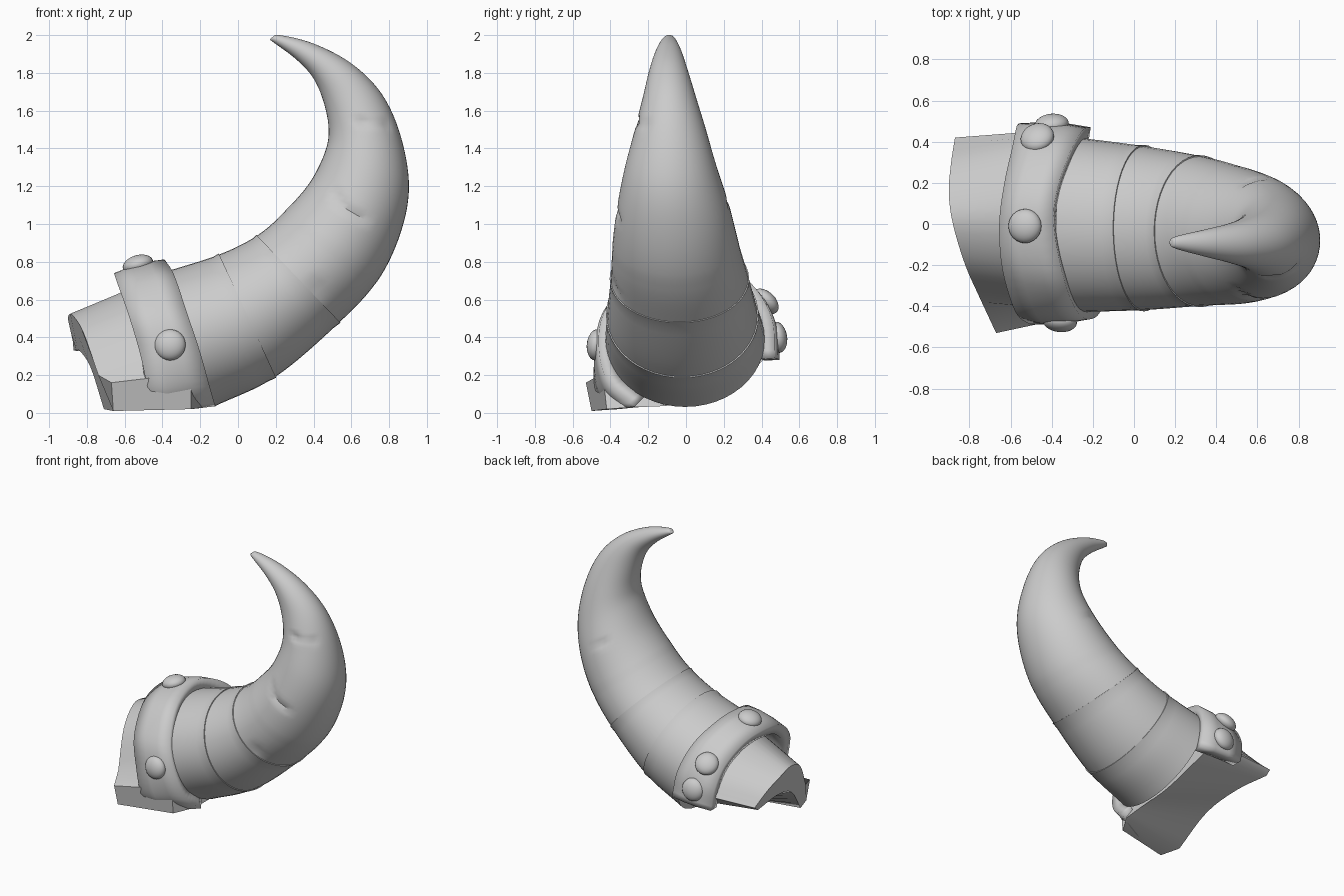
import bpy, bmesh, math
from mathutils import Vector

cube = bpy.data.objects.get("Cube")
if cube:
    bpy.data.objects.remove(cube, do_unlink=True)

grey = bpy.data.materials.new("plain grey")
grey.use_nodes = True
grey.diffuse_color = (0.6, 0.6, 0.6, 1)
grey.node_tree.nodes["Principled BSDF"].inputs["Base Color"].default_value = (0.6, 0.6, 0.6, 1)


def curve(points, steps):
    """Smooth path through points of any dimension."""
    p = [Vector(q) for q in points]
    p = [2 * p[0] - p[1]] + p + [2 * p[-1] - p[-2]]
    out = []
    for a, b, c, d in zip(p, p[1:], p[2:], p[3:]):
        for i in range(steps):
            t = i / steps
            out.append(b + (c - a) * (t / 2) + (2 * a - 5 * b + 4 * c - d) * (t * t / 2)
                       + (3 * b - a - 3 * c + d) * (t ** 3 / 2))
    return out + [p[-2]]


def loft(name, rings, closed=True, angle=35):
    """Skin a list of equal rings; closed rings also get end caps."""
    bm = bmesh.new()
    rows = [[bm.verts.new(v) for v in ring] for ring in rings]
    n = len(rows[0])
    for r, s in zip(rows, rows[1:]):
        for i in range(n if closed else n - 1):
            j = (i + 1) % n
            bm.faces.new((r[i], s[i], s[j], r[j]))
    if closed:
        bm.faces.new(rows[0])
        bm.faces.new(rows[-1])
        bmesh.ops.recalc_face_normals(bm, faces=bm.faces)
    mesh = bpy.data.meshes.new(name)
    bm.to_mesh(mesh)
    bm.free()
    ob = bpy.data.objects.new(name, mesh)
    bpy.context.collection.objects.link(ob)
    finish(ob, angle)
    return ob


def finish(ob, angle):
    ob.data.materials.append(grey)
    bpy.ops.object.select_all(action='DESELECT')
    ob.select_set(True)
    bpy.context.view_layer.objects.active = ob
    bpy.ops.object.shade_smooth_by_angle(angle=math.radians(angle))


# Horn stations: outer x, outer z, inner x, inner z, front y, back y
stations = [
    (-0.13, 0.03, -0.38, 0.75, -0.43, 0.42),
    (0.20, 0.19, -0.10, 0.84, -0.42, 0.38),
    (0.54, 0.48, 0.10, 0.94, -0.40, 0.33),
    (0.74, 0.70, 0.25, 1.07, -0.39, 0.28),
    (0.86, 0.95, 0.38, 1.22, -0.365, 0.23),
    (0.905, 1.20, 0.46, 1.38, -0.325, 0.165),
    (0.86, 1.47, 0.48, 1.50, -0.275, 0.11),
    (0.76, 1.69, 0.455, 1.64, -0.23, 0.055),
    (0.60, 1.85, 0.40, 1.77, -0.195, 0.01),
    (0.40, 1.955, 0.31, 1.87, -0.16, -0.025),
    (0.22, 2.00, 0.19, 1.96, -0.12, -0.06),
    (0.175, 1.985, 0.17, 1.975, -0.096, -0.084),
]
STEPS, SIDES = 8, 48
# Cracks on the surface, each a short line of points
cracks = [curve(c, 6) for c in (
    [(0.50, -0.27, 1.58), (0.62, -0.28, 1.56), (0.68, -0.25, 1.53), (0.78, -0.2, 1.52)],
    [(0.49, -0.33, 1.22), (0.55, -0.36, 1.10), (0.66, -0.36, 1.03)],
    [(0.42, -0.39, 0.68), (0.47, -0.37, 0.60)],
    [(0.55, 0.2, 1.15), (0.63, 0.2, 1.10)],
)]


def horn_ring(station, scale):
    ox, oz, ix, iz, y0, y1 = station
    centre = Vector(((ox + ix) / 2, (y0 + y1) / 2, (oz + iz) / 2))
    out = Vector(((ox - ix) / 2, 0, (oz - iz) / 2))
    side = Vector((0, (y1 - y0) / 2, 0))
    ring = []
    for i in range(SIDES):
        a = math.tau * i / SIDES
        v = centre + (out * math.cos(a) + side * math.sin(a)) * scale
        near = min((v - p).length for c in cracks for p in c)
        if near < 0.035:
            v += (centre - v).normalized() * 0.02 * (1 - near / 0.035)
        ring.append(v)
    return ring


# Overlapping growth layers end in a small step at the second and third stations
rings = []
for k, s in enumerate(curve(stations, STEPS)):
    if k in (STEPS, 2 * STEPS):
        rings.append(horn_ring(s, 1.012))
    rings.append(horn_ring(s, 0.995 if k < 3 * STEPS else 1))
loft("horn", rings, angle=40)

# Arched base plate with a hollow underside, from its ragged end to inside the band
end_top = [(-0.87, 0.42, 0.36), (-0.89, 0.29, 0.45), (-0.90, 0.15, 0.505), (-0.88, 0.00, 0.52),
           (-0.82, -0.20, 0.43), (-0.74, -0.38, 0.20)]
end_leg = [(-0.67, -0.53, 0.16), (-0.66, -0.50, 0.01)]
end_hollow = [(-0.71, -0.36, 0.02), (-0.78, -0.15, 0.24), (-0.84, 0.10, 0.33), (-0.87, 0.38, 0.33)]
root_top = [(-0.35, 0.46, 0.36), (-0.36, 0.40, 0.53), (-0.40, 0.25, 0.66), (-0.42, 0.00, 0.72),
            (-0.35, -0.25, 0.62), (-0.30, -0.42, 0.34)]
root_leg = [(-0.25, -0.44, 0.21), (-0.25, -0.42, 0.02)]
root_hollow = [(-0.17, -0.28, 0.03), (-0.16, -0.08, 0.04), (-0.18, 0.15, 0.08), (-0.28, 0.40, 0.27)]
loft("base_plate", [curve(top, 4) + leg + curve(hollow, 4) for top, leg, hollow in
                    ((end_top, end_leg, end_hollow), (root_top, root_leg, root_hollow))], angle=32)

# Band wrapped over the joint
left = [(-0.45, -0.44, 0.02), (-0.48, -0.485, 0.14), (-0.52, -0.48, 0.32), (-0.58, -0.42, 0.52),
        (-0.64, -0.22, 0.69), (-0.655, 0.00, 0.74), (-0.63, 0.20, 0.71), (-0.59, 0.38, 0.59),
        (-0.57, 0.475, 0.44), (-0.55, 0.49, 0.28)]
right = [(-0.12, -0.27, 0.035), (-0.15, -0.40, 0.14), (-0.20, -0.46, 0.32), (-0.27, -0.435, 0.53),
         (-0.34, -0.27, 0.735), (-0.39, 0.00, 0.81), (-0.37, 0.18, 0.785), (-0.31, 0.35, 0.68),
         (-0.25, 0.455, 0.50), (-0.21, 0.47, 0.29)]
rows = []
for a, b in zip(curve(left, 5), curve(right, 5)):
    bulge = Vector((0, (a.y + b.y) / 2, (a.z + b.z) / 2 - 0.35)).normalized() * 0.012
    rows.append([a, a.lerp(b, 0.33) + bulge, a.lerp(b, 0.67) + bulge, b])
band = loft("band", rows, closed=False, angle=35)
solid = band.modifiers.new("thickness", 'SOLIDIFY')
solid.thickness, solid.offset = 0.08, 1

# Domed studs on the band: position and outward direction
studs = [((-0.36, -0.475, 0.36), (-0.1, -1, 0.1)), ((-0.53, -0.01, 0.785), (-0.3, 0, 1)),
         ((-0.40, 0.485, 0.40), (-0.1, 1, 0.15)), ((-0.47, 0.42, 0.59), (-0.25, 0.65, 0.7))]
for i, (pos, aim) in enumerate(studs):
    bpy.ops.mesh.primitive_uv_sphere_add(segments=24, ring_count=12, radius=1, location=pos)
    ob = bpy.context.object
    ob.name = f"stud_{i + 1}"
    ob.scale = (0.083, 0.083, 0.05)
    ob.rotation_euler = Vector(aim).to_track_quat('Z', 'Y').to_euler()
    finish(ob, 60)
